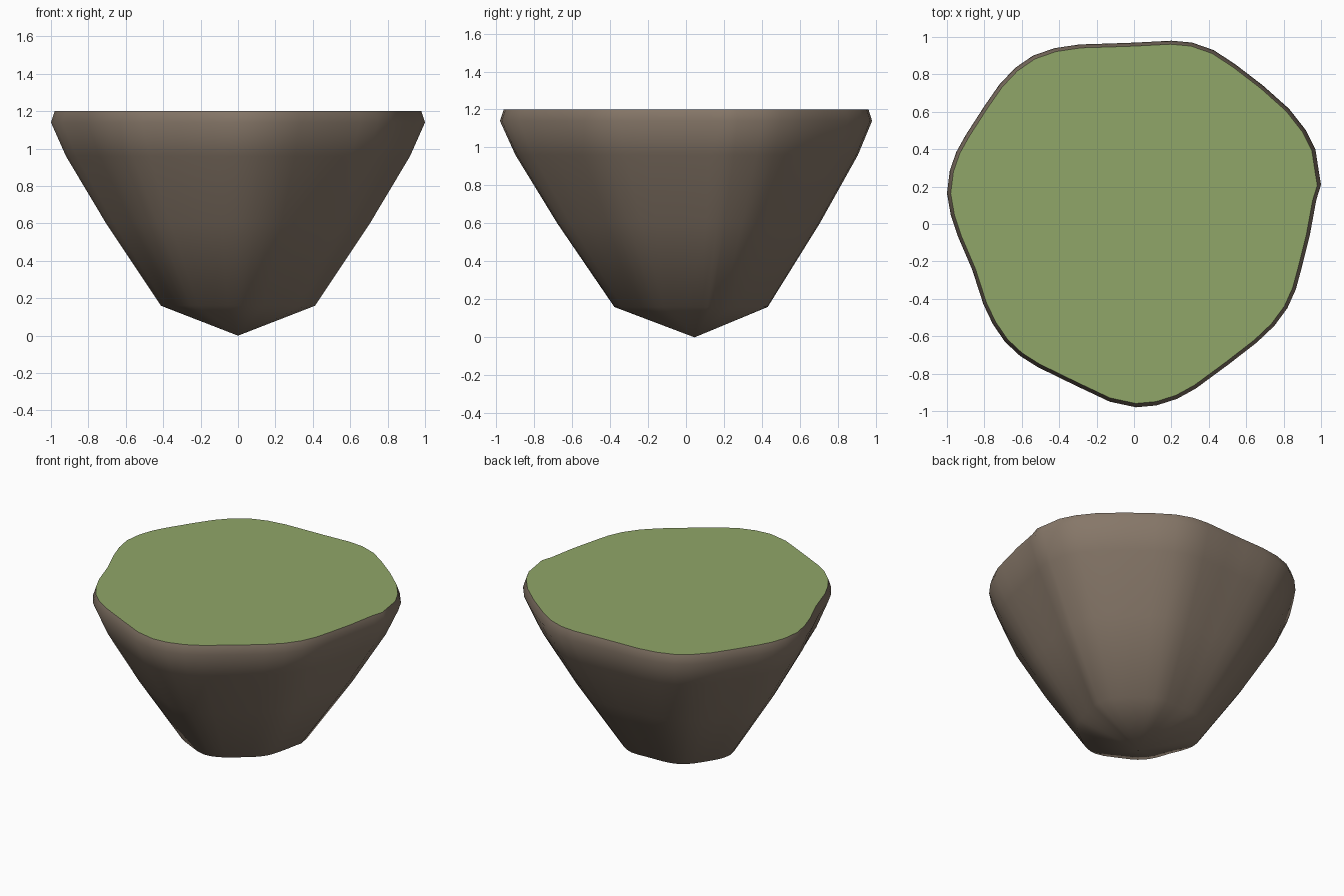
import bpy, bmesh

if "Cube" in bpy.data.objects:
    bpy.data.objects.remove(bpy.data.objects["Cube"])

# Widest outline of the floating island, counter-clockwise from the right
OUTLINE = [
    (.99, .27), (.97, .40), (.92, .50), (.83, .615), (.69, .74), (.54, .855),
    (.425, .93), (.31, .97), (.20, .98), (.01, .97), (-.13, .965), (-.29, .96),
    (-.425, .94), (-.54, .90), (-.635, .835), (-.72, .745), (-.80, .63),
    (-.90, .475), (-.95, .385), (-.985, .285), (-1, .165), (-.98, .05),
    (-.94, -.07), (-.865, -.245), (-.805, -.43), (-.755, -.535), (-.69, -.63),
    (-.61, -.705), (-.515, -.765), (-.31, -.865), (-.13, -.95), (.01, -.98),
    (.12, -.97), (.23, -.935), (.33, -.88), (.50, -.755), (.655, -.635),
    (.75, -.545), (.82, -.45), (.865, -.35), (.895, -.24), (.94, -.06),
    (.975, .13), (1, .21)]
OUTLINE = OUTLINE[-1:] + OUTLINE[:-1]
CY = 0.045                                   # axis of the taper
PROFILE = [(.412, .16), (.705, .60), (.92, .96), (1, 1.14), (.98, 1.2)]  # scale, z


def ring(bm, s, z):
    return [bm.verts.new((x * s, CY + (y - CY) * s, z)) for x, y in OUTLINE]


def finish(bm, name, color, smooth):
    me = bpy.data.meshes.new(name)
    for f in bm.faces:
        f.smooth = smooth
    bm.to_mesh(me)
    bm.free()
    mat = bpy.data.materials.new(name + "_material")
    mat.diffuse_color = (*color, 1)
    mat.use_nodes = True
    mat.node_tree.nodes["Principled BSDF"].inputs["Base Color"].default_value = mat.diffuse_color
    me.materials.append(mat)
    ob = bpy.data.objects.new(name, me)
    bpy.context.collection.objects.link(ob)


# Rock body: stacked scaled rings closed by a shallow cone underneath
bm = bmesh.new()
rings = [ring(bm, s, z) for s, z in PROFILE]
n = len(OUTLINE)
tip = bm.verts.new((0, CY, 0))
for i in range(n):
    j = (i + 1) % n
    bm.faces.new((tip, rings[0][j], rings[0][i]))
    for a, b in zip(rings, rings[1:]):
        bm.faces.new((a[i], a[j], b[j], b[i]))
finish(bm, "rock_body", (.24, .185, .14), True)

# Flat grass cap
bm = bmesh.new()
bm.faces.new(ring(bm, *PROFILE[-1]))
finish(bm, "grass_top", (.28, .38, .14), False)
